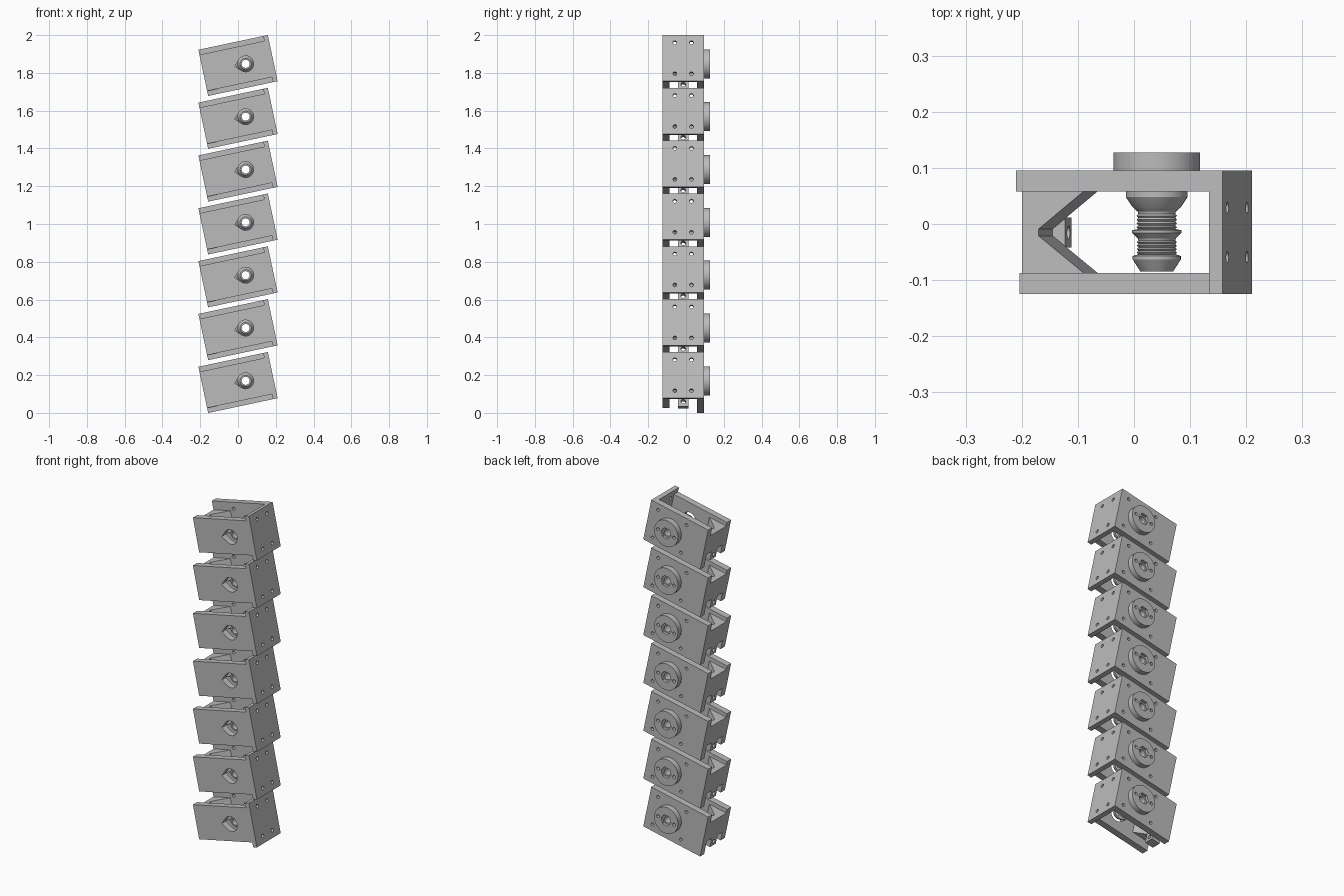
import bpy, bmesh, math
from mathutils import Matrix

if "Cube" in bpy.data.objects:
    bpy.data.objects.remove(bpy.data.objects["Cube"], do_unlink=True)

COUNT, STEP, BASE_Z = 7, 0.2797, 0.161
TILT = Matrix.Rotation(math.radians(-12), 4, 'Y')
AXLE_X = 0.0415
HALF_L, HALF_H, WALL = 0.188, 0.125, 0.163
FRONT, FRONT_IN, BACK_IN, BACK, MID = -0.125, -0.087, 0.058, 0.095, -0.015

gray = bpy.data.materials.new("light_gray")
gray.use_nodes = True
gray.diffuse_color = (0.5, 0.5, 0.5, 1)
gray.node_tree.nodes["Principled BSDF"].inputs["Base Color"].default_value = (0.5, 0.5, 0.5, 1)


def to_object(bm, name):
    bmesh.ops.recalc_face_normals(bm, faces=bm.faces)
    mesh = bpy.data.meshes.new(name)
    bm.to_mesh(mesh)
    bm.free()
    mesh.materials.append(gray)
    ob = bpy.data.objects.new(name, mesh)
    bpy.context.collection.objects.link(ob)
    return ob


# Extrude a 2D outline along the chosen axis
def prism(name, outline, lo, hi, axis='Y'):
    place = {'X': lambda a, b, t: (t, a, b),
             'Y': lambda a, b, t: (a, t, b),
             'Z': lambda a, b, t: (a, b, t)}[axis]
    bm = bmesh.new()
    rings = [[bm.verts.new(place(a, b, t)) for a, b in outline] for t in (lo, hi)]
    n = len(outline)
    for ring in rings:
        bm.faces.new(ring)
    for i in range(n):
        j = (i + 1) % n
        bm.faces.new((rings[0][i], rings[0][j], rings[1][j], rings[1][i]))
    return to_object(bm, name)


def rect(a0, a1, b0, b1):
    return [(a0, b0), (a1, b0), (a1, b1), (a0, b1)]


def circle(a, b, r, n=20):
    return [(a + r * math.cos(math.tau * i / n), b + r * math.sin(math.tau * i / n))
            for i in range(n)]


# Round hole with a pointed end towards -x
def teardrop(r, n=28):
    arc = [math.radians(-135 + 270 * i / n) for i in range(n + 1)]
    pts = [(AXLE_X + r * math.cos(t), r * math.sin(t)) for t in arc]
    return pts + [(AXLE_X - r * math.sqrt(2), 0)]


# Revolve a closed (radius, y) profile around the axle line
def lathe(name, profile, n=40):
    bm = bmesh.new()
    rings = [[bm.verts.new((AXLE_X + r * math.cos(math.tau * i / n), y,
                            r * math.sin(math.tau * i / n))) for i in range(n)]
             for r, y in profile]
    for k, ring in enumerate(rings):
        nxt = rings[(k + 1) % len(rings)]
        for i in range(n):
            j = (i + 1) % n
            bm.faces.new((ring[i], ring[j], nxt[j], nxt[i]))
    return to_object(bm, name)


# Subtract cutters and bake the result into the mesh
def cut(ob, cutters):
    for c in cutters:
        c.hide_render = True
        mod = ob.modifiers.new("hole", 'BOOLEAN')
        mod.operation, mod.solver, mod.object = 'DIFFERENCE', 'EXACT', c
    deps = bpy.context.evaluated_depsgraph_get()
    mesh = bpy.data.meshes.new_from_object(ob.evaluated_get(deps))
    ob.modifiers.clear()
    ob.data = mesh
    for c in cutters:
        bpy.data.objects.remove(c, do_unlink=True)
    return ob


def hole(a, b, r, lo, hi, axis):
    return prism("hole_cutter", circle(a, b, r), lo, hi, axis)


# Side plates with teardrop openings
front_plate = prism("front_plate", rect(-HALF_L, WALL, -0.098, 0.098), FRONT, FRONT_IN)
cut(front_plate, [prism("opening_cutter", teardrop(0.042), -0.2, 0)])
back_plate = prism("back_plate", rect(-HALF_L, WALL, -HALF_H, HALF_H), BACK_IN, BACK)
cut(back_plate, [prism("opening_cutter", teardrop(0.057), 0, 0.2)] +
    [hole(AXLE_X + sx * 0.094, sz * 0.087, 0.009, 0, 0.2, 'Y')
     for sx in (-1, 1) for sz in (-1, 1)])

# End plate with four screw holes
end_plate = prism("end_plate", rect(FRONT, BACK, -HALF_H, HALF_H), WALL, HALF_L, 'X')
cut(end_plate, [hole(MID + sy * 0.044, sz * 0.084, 0.01, 0.1, 0.3, 'X')
                for sy in (-1, 1) for sz in (-1, 1)])

# Cross block with a V-shaped inner side, and a post under its middle
cross_block = prism("cross_block", [(-HALF_L, FRONT_IN), (-0.076, FRONT_IN),
                                    (-0.158, MID - 0.006), (-0.158, MID + 0.006),
                                    (-0.076, BACK_IN), (-HALF_L, BACK_IN)],
                    -0.045, 0.075, 'Z')
post = prism("cross_block_post", rect(-HALF_L, -0.135, MID - 0.027, MID + 0.027),
             -0.1, -0.045, 'Z')
cut(post, [hole(MID, -0.074, 0.012, -0.3, 0, 'X')])

# Hollow threaded axle with flanges
thread = lambda y0, y1, n: [(0.033 + 0.003 * (i % 2), y0 + (y1 - y0) * i / n)
                            for i in range(n + 1)]
profile = [(0.021, 0.095), (0.055, 0.095), (0.055, 0.048), (0.043, 0.030), (0.034, 0.022)]
profile += thread(0.018, -0.009, 8)
profile += [(0.044, -0.011), (0.044, -0.016), (0.034, -0.026)]
profile += thread(-0.029, -0.054, 8)
profile += [(0.043, -0.057), (0.043, -0.063), (0.029, -0.085), (0.021, -0.085)]
axle = lathe("axle", profile)

# Round cap with hex recess and two screw holes
cap = lathe("axle_cap", [(0.021, BACK), (0.077, BACK), (0.077, 0.127), (0.021, 0.127)], 48)
cut(cap, [prism("hex_cutter", circle(AXLE_X, 0, 0.033, 6), 0.112, 0.2)] +
    [hole(AXLE_X + s * 0.053, 0, 0.009, 0, 0.2, 'Y') for s in (-1, 1)])

# Smooth the round walls, keep edges crisp
parts = [front_plate, back_plate, end_plate, cross_block, post, axle, cap]
for ob in parts:
    for poly in ob.data.polygons:
        poly.use_smooth = True
    ob.data.set_sharp_from_angle(angle=math.radians(25))

# Stack the tilted modules
for k in range(COUNT):
    place = Matrix.Translation((0, 0, BASE_Z + k * STEP)) @ TILT
    for part in parts:
        ob = part
        if k:
            ob = part.copy()
            ob.name = f"{part.name}_{k + 1}"
            bpy.context.collection.objects.link(ob)
        ob.matrix_world = place
